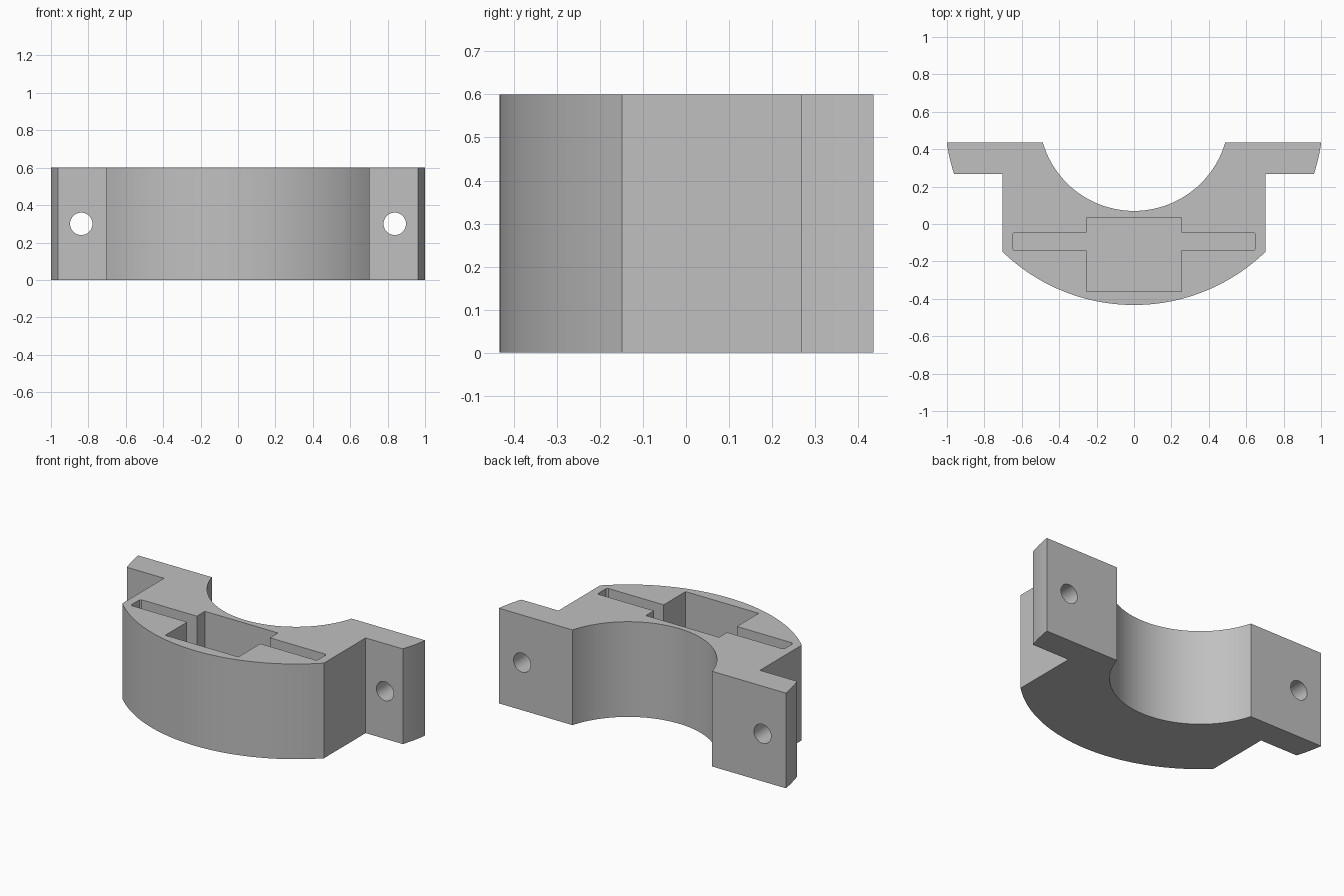
import bpy, bmesh, math
from mathutils import Matrix

cube = bpy.data.objects.get("Cube")
if cube:
    bpy.data.objects.remove(cube, do_unlink=True)

HEIGHT = 0.6
CENTRE_Y = 0.578     # shared centre of the bore and the outer curve
BORE, OUTER = 0.508, 1.011
BACK, FLANGE, SIDE = 0.435, 0.267, 0.703
FLOOR = 0.06

grey = bpy.data.materials.new("plain grey")
grey.use_nodes = True
grey.diffuse_color = (0.53, 0.53, 0.53, 1)
grey.node_tree.nodes["Principled BSDF"].inputs["Base Color"].default_value = grey.diffuse_color


def make_object(name, bm):
    bmesh.ops.recalc_face_normals(bm, faces=bm.faces)
    mesh = bpy.data.meshes.new(name)
    bm.to_mesh(mesh)
    bm.free()
    mesh.materials.append(grey)
    obj = bpy.data.objects.new(name, mesh)
    bpy.context.collection.objects.link(obj)
    return obj


def prism(name, outline, bottom, top):
    bm = bmesh.new()
    face = bm.faces.new([bm.verts.new((x, y, bottom)) for x, y in outline])
    new = bmesh.ops.extrude_face_region(bm, geom=[face])["geom"]
    verts = [v for v in new if isinstance(v, bmesh.types.BMVert)]
    bmesh.ops.translate(bm, verts=verts, vec=(0, 0, top - bottom))
    return make_object(name, bm)


def arc(radius, y0, y1, steps):
    """Right-hand arc points between two heights on the shared circle."""
    a0, a1 = (math.asin((y - CENTRE_Y) / radius) for y in (y0, y1))
    angles = [a0 + (a1 - a0) * i / steps for i in range(steps + 1)]
    return [(radius * math.cos(a), CENTRE_Y + radius * math.sin(a)) for a in angles]


def mirrored(half):
    """Close a half outline that may start and end on the x = 0 axis."""
    return half + [(-x, y) for x, y in reversed(half) if x > 1e-5]


# Clamp half: bore, bolt flange with curved tip, straight side, outer curve
shoulder = CENTRE_Y - math.sqrt(OUTER ** 2 - SIDE ** 2)
half = arc(BORE, CENTRE_Y - BORE, BACK, 24)
half += arc(OUTER, BACK, FLANGE, 6)
half += [(SIDE, FLANGE)]
half += arc(OUTER, shoulder, CENTRE_Y - OUTER, 20)
outline = half + [(-x, y) for x, y in reversed(half[1:-1])]
clamp = prism("clamp_half", outline, 0, HEIGHT)

# Cross-shaped blind pocket open at the top
pocket_half = [(0.255, 0.035), (0.255, -0.045), (0.64, -0.045), (0.65, -0.055),
               (0.65, -0.132), (0.64, -0.142), (0.255, -0.142), (0.255, -0.36)]
cutters = [prism("pocket_cutter", mirrored(pocket_half), FLOOR, HEIGHT + 0.1)]

# Bolt holes through both flanges
for side, x in (("left", 0.838), ("right", -0.838)):
    bm = bmesh.new()
    place = Matrix.Translation((x, 0.35, HEIGHT / 2)) @ Matrix.Rotation(math.pi / 2, 4, 'X')
    bmesh.ops.create_cone(bm, cap_ends=True, segments=32, radius1=0.06,
                          radius2=0.06, depth=0.4, matrix=place)
    cutters.append(make_object(side + "_bolt_hole_cutter", bm))

for cutter in cutters:
    cutter.hide_render = True
    cutter.hide_set(True)
    cut = clamp.modifiers.new(cutter.name, 'BOOLEAN')
    cut.operation = 'DIFFERENCE'
    cut.solver = 'EXACT'
    cut.object = cutter

# Apply the cuts, then drop the cutters
bpy.context.view_layer.update()
result = clamp.evaluated_get(bpy.context.evaluated_depsgraph_get())
clamp_mesh = bpy.data.meshes.new_from_object(result)
clamp.modifiers.clear()
clamp.data = clamp_mesh
for cutter in cutters:
    bpy.data.objects.remove(cutter, do_unlink=True)

# Smooth curves with crisp edges
bpy.ops.object.select_all(action='DESELECT')
clamp.select_set(True)
bpy.context.view_layer.objects.active = clamp
bpy.ops.object.shade_smooth_by_angle(angle=math.radians(20))
